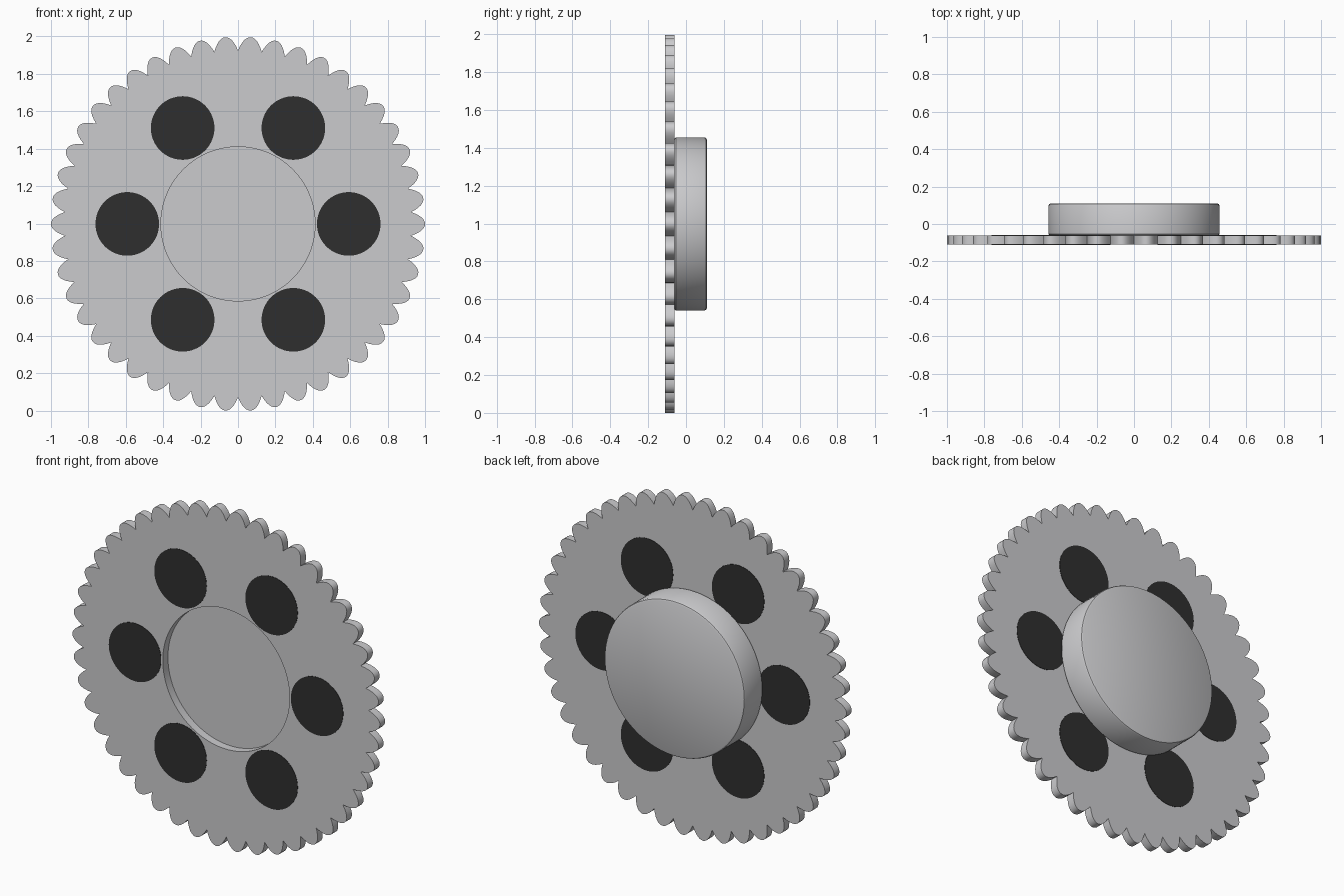
import bpy, bmesh, math

if "Cube" in bpy.data.objects:
    bpy.data.objects.remove(bpy.data.objects["Cube"])

CZ = 0.998          # height of the wheel axis
TEETH = 46
STEPS = 12          # outline points per tooth


def material(name, rgb):
    m = bpy.data.materials.new(name)
    m.diffuse_color = (*rgb, 1)
    m.use_nodes = True
    m.node_tree.nodes["Principled BSDF"].inputs["Base Color"].default_value = m.diffuse_color
    return m


grey = material("light_grey", (0.60, 0.60, 0.615))
black = material("black", (0.028, 0.028, 0.028))


def finish(name, bm, mat, angle=30):
    bmesh.ops.recalc_face_normals(bm, faces=bm.faces)
    me = bpy.data.meshes.new(name)
    bm.to_mesh(me)
    bm.free()
    ob = bpy.data.objects.new(name, me)
    bpy.context.collection.objects.link(ob)
    me.materials.append(mat)
    bpy.ops.object.select_all(action='DESELECT')
    ob.select_set(True)
    bpy.context.view_layer.objects.active = ob
    bpy.ops.object.shade_smooth_by_angle(angle=math.radians(angle))
    return ob


def lathe_disc(name, x, z, profile, mat, seg=96):
    """Solid disc along y from (radius, y) rings, capped at both ends."""
    bm = bmesh.new()
    rings = [[bm.verts.new((x + r * math.cos(2 * math.pi * i / seg), y,
                            z + r * math.sin(2 * math.pi * i / seg)))
              for i in range(seg)] for r, y in profile]
    for a, b in zip(rings, rings[1:]):
        for i in range(seg):
            j = (i + 1) % seg
            bm.faces.new((a[i], a[j], b[j], b[i]))
    bm.faces.new(rings[0])
    bm.faces.new(rings[-1])
    return finish(name, bm, mat)


# toothed plate: rounded teeth outside, round opening in the middle
bm = bmesh.new()
n = TEETH * STEPS
loops = []
for y, inner in ((-0.11, False), (-0.062, False), (-0.062, True), (-0.11, True)):
    ring = []
    for i in range(n):
        a = 2 * math.pi * i / n
        u = ((i + STEPS / 2) % STEPS) / STEPS * 2 - 1      # 0 at tooth tip
        r = 0.412 if inner else 0.928 + 0.072 * (1 - abs(u) ** 2.1)
        ring.append(bm.verts.new((r * math.cos(a), y, CZ + r * math.sin(a))))
    loops.append(ring)
for k in range(4):
    a, b = loops[k], loops[(k + 1) % 4]
    for i in range(n):
        j = (i + 1) % n
        bm.faces.new((a[i], a[j], b[j], b[i]))
finish("toothed_plate", bm, grey)

# hub behind the plate, its front closes the opening
lathe_disc("hub", 0, CZ, [(0.45, -0.061), (0.457, -0.054), (0.457, 0.098),
                          (0.453, 0.106), (0.445, 0.11)], grey)

# six black round inserts, just proud of both plate faces
for k in range(6):
    a = math.radians(60 * k)
    lathe_disc(f"round_insert_{k + 1}", 0.592 * math.cos(a), CZ + 0.592 * math.sin(a),
               [(0.17, -0.112), (0.17, -0.06)], black, 64)
